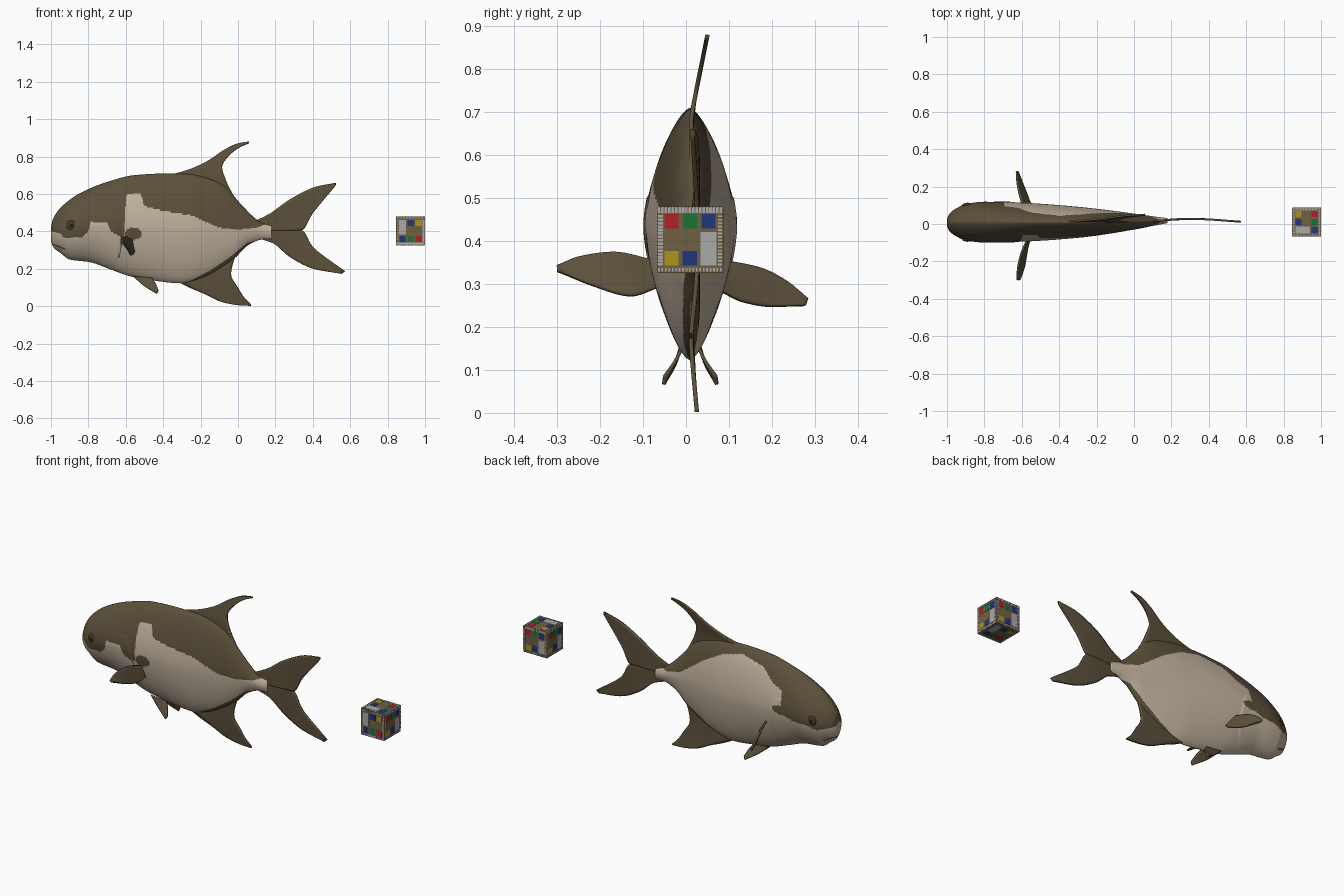
import bpy, bmesh, math
from mathutils import Vector

if "Cube" in bpy.data.objects:
    bpy.data.objects.remove(bpy.data.objects["Cube"])


def material(name, r, g, b):
    m = bpy.data.materials.new(name)
    m.diffuse_color = (r, g, b, 1)
    m.use_nodes = True
    m.node_tree.nodes["Principled BSDF"].inputs["Base Color"].default_value = m.diffuse_color
    return m


PALE = material("pale belly", .54, .45, .345)
DARK = material("olive brown", .106, .080, .043)
EYE = material("eye brown", .055, .041, .024)
BLACK = material("pupil black", .012, .010, .008)
GREY = material("light grey", .40, .40, .41)
BROWN = material("panel brown", .16, .118, .055)
RED = material("red", .45, .014, .02)
GREEN = material("green", .012, .17, .035)
BLUE = material("blue", .015, .035, .20)
YELLOW = material("yellow", .42, .29, .012)


def interp(keys, x):
    """Monotone cubic through (x, value) keys."""
    if x <= keys[0][0]:
        return keys[0][1]
    if x >= keys[-1][0]:
        return keys[-1][1]
    d = [(b[1] - a[1]) / (b[0] - a[0]) for a, b in zip(keys, keys[1:])]
    s = [d[0]] + [2 * p * q / (p + q) if p * q > 0 else 0 for p, q in zip(d, d[1:])] + [d[-1]]
    i = max(k for k in range(len(d)) if keys[k][0] <= x)
    h = keys[i + 1][0] - keys[i][0]
    t = (x - keys[i][0]) / h
    return ((2*t**3 - 3*t*t + 1) * keys[i][1] + (t**3 - 2*t*t + t) * h * s[i]
            + (3*t*t - 2*t**3) * keys[i + 1][1] + (t**3 - t*t) * h * s[i + 1])


def linear(keys, x):
    for (a, u), (b, v) in zip(keys, keys[1:]):
        if a <= x <= b:
            return u + (v - u) * (x - a) / (b - a)
    return keys[0][1] if x < keys[0][0] else keys[-1][1]


def finish(name, bm, mats, smooth=True):
    bmesh.ops.recalc_face_normals(bm, faces=bm.faces)
    me = bpy.data.meshes.new(name)
    bm.to_mesh(me)
    bm.free()
    for m in mats:
        me.materials.append(m)
    if smooth:
        me.shade_smooth()
    ob = bpy.data.objects.new(name, me)
    bpy.context.collection.objects.link(ob)
    return ob


# Body profiles along x: back, belly, half width, centre line
TOP = [(-1, .42), (-.99, .465), (-.94, .535), (-.845, .604), (-.71, .661), (-.55, .701), (-.4, .709),
       (-.28, .707), (-.15, .68), (-.07, .64), (.01, .552), (.09, .472), (.13, .445), (.18, .43)]
BOT = [(-1, .345), (-.985, .312), (-.95, .285), (-.9, .25), (-.79, .235), (-.685, .198), (-.577, .16),
       (-.47, .14), (-.31, .123), (-.2, .15), (-.1, .2), (-.02, .255), (.06, .33), (.13, .357), (.18, .36)]
WID = [(-1, .022), (-.985, .048), (-.95, .075), (-.9, .097), (-.8, .109), (-.6, .104), (-.3, .083),
       (0, .043), (.1, .026), (.18, .013)]
MID = [(-1, .008), (-.8, .010), (-.3, .009), (0, .013), (.18, .018)]

# Colour boundaries: height of pale below dark on each side, and pale above the anal fin
EDGE_R = [(-1, .40), (-.95, .39), (-.93, .365), (-.83, .37), (-.80, .40), (-.79, .45), (-.70, .45),
          (-.68, .40), (-.62, .365), (-.608, .38), (-.60, .58), (-.59, .60), (-.52, .60), (-.50, .535),
          (-.4, .51), (-.25, .485), (-.1, .42), (0, .41), (.1, .42), (.18, .45)]
EDGE_L = [(-1, .40), (-.92, .38), (-.85, .40), (-.78, .40), (-.72, .42), (-.70, .46), (-.69, .55),
          (-.62, .58), (-.55, .64), (-.4, .67), (-.28, .64), (-.16, .575), (0, .46), (.1, .43), (.18, .45)]
EDGE_LOW = [(-.32, .11), (-.25, .137), (-.15, .19), (-.04, .265), (.05, .34), (.1, .35), (.18, .35)]


def half_width(x, z, top, bot, wid):
    t = min(1, abs((2 * z - top - bot) / (top - bot)))
    w = wid * (1 - t ** 1.7) ** .65
    # raised gill cover ending in a curved step
    ahead = -.625 - 1.6 * (z - .36) ** 2 - x
    if ahead > 0 and z < .5:
        w *= 1 + .035 * min(1, ahead / .012) * max(0, 1 - ahead / .13)
    # mouth groove
    if x < -.925 and abs(z - (.335 - .45 * (x + 1))) < .006:
        w *= .9
    return w


def inside(x, z, cx, cz, rx, rz):
    return ((x - cx) / rx) ** 2 + ((z - cz) / rz) ** 2 < 1


def is_dark(x, y, z):
    right = y < linear(MID, x)
    if z > linear(EDGE_R if right else EDGE_L, x):
        return True
    if x > -.32 and z < linear(EDGE_LOW, x):
        return True
    if x < -.925 and abs(z - (.335 - .45 * (x + 1))) < .004:
        return True
    # dark patch behind the right pectoral fin, gill slit, and notch behind the left eye
    if right:
        slit = .26 < z < .38 and abs(x + .622 + 1.6 * (z - .36) ** 2) < .003
        return slit or inside(x, z, -.56, .387, .045, .032)
    return inside(x, z, -.705, .445, .065, .025)


def body():
    bm = bmesh.new()
    nx, na = 340, 200
    rings = []
    for i in range(nx + 1):
        x = -1 + 1.18 * (i / nx) ** 1.2
        top, bot, wid, mid = [interp(k, x) for k in (TOP, BOT, WID, MID)]
        ring = []
        for j in range(na):
            a = math.tau * j / na
            z = (top + bot) / 2 + (top - bot) / 2 * math.cos(a)
            side = 0 if j % (na // 2) == 0 else math.copysign(1, math.sin(a))
            ring.append(bm.verts.new((x, mid + side * half_width(x, z, top, bot, wid), z)))
        rings.append(ring)
    for p, q in zip(rings, rings[1:]):
        for j in range(na):
            k = (j + 1) % na
            bm.faces.new((p[j], p[k], q[k], q[j]))
    bm.faces.new(rings[0])
    bm.faces.new(rings[-1])
    for f in bm.faces:
        f.material_index = int(is_dark(*f.calc_center_median()))
    finish("body", bm, [PALE, DARK])


def fin(name, a, b, thick=.010, n=28, m=12):
    """Thin sheet lofted between two edges of 3D points."""
    def at(pts, u):
        return Vector([interp([(i / (len(pts) - 1), p[c]) for i, p in enumerate(pts)], u) for c in range(3)])
    bm = bmesh.new()
    grid = []
    for i in range(n + 1):
        p, q = at(a, i / n), at(b, i / n)
        grid.append([bm.verts.new(p.lerp(q, j / m)) for j in range(m + 1)])
    for r, s in zip(grid, grid[1:]):
        for j in range(m):
            bm.faces.new((r[j], r[j + 1], s[j + 1], s[j]))
    mod = finish(name, bm, [DARK]).modifiers.new("thickness", 'SOLIDIFY')
    mod.thickness, mod.offset = thick, 0


def flat(pts, ybend):
    return [(x, ybend(x, z), z) for x, z in pts]


body()

# Dorsal, anal and tail fins
bend = lambda x, z: .012 + max(0, z - .69) * .2
fin("dorsal_fin", flat([(-.42, .69), (-.28, .725), (-.17, .772), (-.07, .838), (0, .87), (.06, .88)], bend),
    flat([(.0, .55), (-.062, .668), (-.085, .743), (-.053, .80), (.01, .85), (.06, .872)], bend))
bend = lambda x, z: .012 + max(0, .15 - z) * .09
fin("anal_fin", flat([(-.34, .14), (-.257, .098), (-.176, .064), (-.085, .022), (0, .006), (.07, .002)], bend),
    flat([(.05, .34), (-.02, .25), (-.037, .17), (0, .10), (.035, .045), (.07, .010)], bend))
bend = lambda x, z: interp([(.1, .015), (.3, .028), (.57, .012)], x)
fin("tail_upper_lobe", flat([(.09, .455), (.17, .495), (.278, .572), (.42, .64), (.524, .66)], bend),
    flat([(.12, .404), (.23, .404), (.337, .405), (.40, .497), (.522, .645)], bend))
fin("tail_lower_lobe", flat([(.12, .36), (.19, .335), (.278, .262), (.41, .198), (.555, .173)], bend),
    flat([(.12, .406), (.23, .406), (.337, .407), (.40, .318), (.572, .187)], bend))

# Pectoral fins
fin("right_pectoral_fin",
    [(-.565, -.07, .355), (-.605, -.165, .374), (-.622, -.245, .363), (-.625, -.30, .34)],
    [(-.555, -.07, .29), (-.57, -.13, .272), (-.585, -.22, .298), (-.61, -.30, .332)])
fin("left_pectoral_fin",
    [(-.59, .08, .355), (-.615, .17, .337), (-.625, .23, .308), (-.628, .283, .265)],
    [(-.545, .08, .285), (-.565, .137, .258), (-.59, .20, .248), (-.62, .278, .25)])

# Pelvic fins
for name, s in (("right_pelvic_fin", -1), ("left_pelvic_fin", 1)):
    fin(name, [(-.56, .01 + s * .02, .16), (-.51, .01 + s * .035, .115), (-.435, .01 + s * .062, .066)],
        [(-.46, .01 + s * .02, .15), (-.44, .01 + s * .035, .12), (-.425, .01 + s * .06, .085)], .008, 12, 6)

# Eyes with pupils
eye_width = half_width(-.89, .43, interp(TOP, -.89), interp(BOT, -.89), interp(WID, -.89))
for name, s in (("right_eye", -1), ("left_eye", 1)):
    y = interp(MID, -.89) + s * (eye_width - .005)
    for part, mat, r, out in (("_iris", EYE, .028, 0), ("_pupil", BLACK, .014, .0065)):
        bm = bmesh.new()
        bmesh.ops.create_uvsphere(bm, u_segments=24, v_segments=16, radius=r)
        bmesh.ops.scale(bm, vec=(1, .4, 1), verts=bm.verts)
        bmesh.ops.translate(bm, vec=(-.89, y + s * out, .43), verts=bm.verts)
        finish(name + part, bm, [mat])

# Colour chart cube: brown block with coloured squares and ruler ticks on each face
C, H = Vector((.9225, .01, .4025)), .0765
bm = bmesh.new()
bmesh.ops.create_cube(bm, size=2 * H)
bmesh.ops.translate(bm, vec=C, verts=bm.verts)
finish("chart_cube", bm, [BROWN], False)

# u0, u1, v0, v1, material index
PLATES = [(-.060, -.027, .027, .060, 0), (-.017, .017, .027, .060, 1), (.026, .059, .027, .060, 2),
          (-.060, -.027, -.059, -.026, 3), (-.018, .016, -.059, -.026, 2), (.024, .061, -.059, .018, 4)]
for i in range(19):
    t = -.073 + i * .008
    PLATES += [(t - .003, t + .003, .063, .076, 4), (t - .002, t + .002, -.074, -.065, 4)]
    if abs(t) < .062:
        PLATES += [(-.076, -.063, t - .003, t + .003, 4), (.065, .074, t - .002, t + .002, 4)]
X, Y, Z = Vector((1, 0, 0)), Vector((0, 1, 0)), Vector((0, 0, 1))
SIDES = {"right": (X, Y, Z), "front": (-Y, -X, -Z), "top": (Z, -Y, X),
         "left": (-X, -Y, Z), "back": (Y, -X, Z), "bottom": (-Z, X, -Y)}
for side, (n, u, v) in SIDES.items():
    bm = bmesh.new()
    for u0, u1, v0, v1, mi in PLATES:
        lo, hi = [[bm.verts.new(C + n * (H + d) + u * a + v * b)
                   for a, b in ((u0, v0), (u1, v0), (u1, v1), (u0, v1))] for d in (-.002, .001)]
        faces = [bm.faces.new(lo), bm.faces.new(hi)]
        faces += [bm.faces.new((lo[i], lo[(i + 1) % 4], hi[(i + 1) % 4], hi[i])) for i in range(4)]
        for f in faces:
            f.material_index = mi
    finish("chart_" + side, bm, [RED, GREEN, BLUE, YELLOW, GREY], False)
